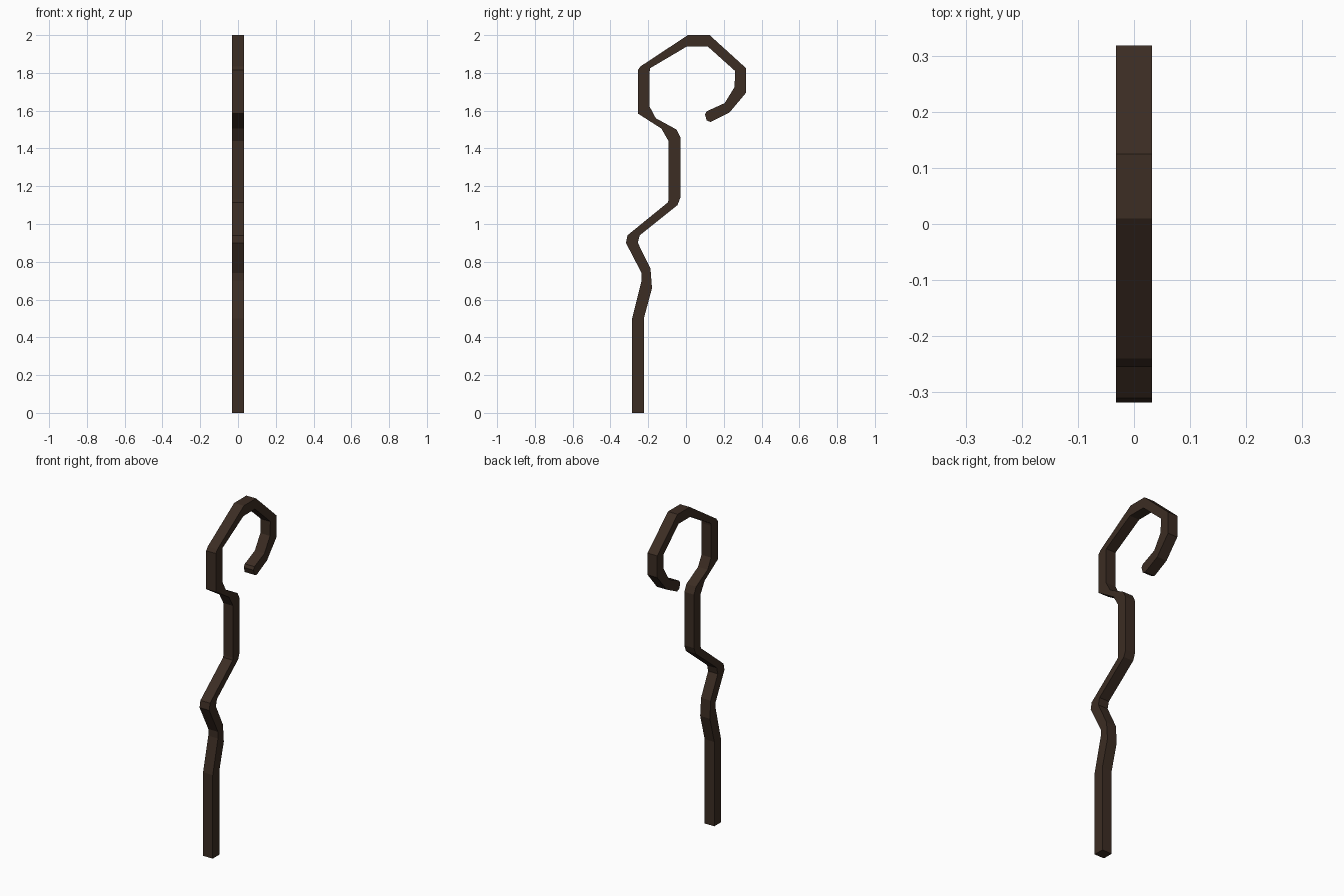
import bpy, bmesh

HALF_WIDTH = 0.032

# Matching edge points (y, z, y, z) along the two sides of the bent staff, foot to tip
SECTIONS = [
    (-0.285, 0.00, -0.222, 0.00),
    (-0.285, 0.50, -0.222, 0.505),
    (-0.235, 0.70, -0.18, 0.66),
    (-0.235, 0.74, -0.188, 0.765),
    (-0.318, 0.90, -0.255, 0.90),
    (-0.31, 0.94, -0.245, 0.94),
    (-0.095, 1.115, -0.045, 1.10),
    (-0.093, 1.13, -0.03, 1.14),
    (-0.093, 1.44, -0.03, 1.46),
    (-0.13, 1.505, -0.05, 1.50),
    (-0.255, 1.585, -0.16, 1.56),
    (-0.255, 1.60, -0.192, 1.62),
    (-0.255, 1.815, -0.192, 1.81),
    (-0.24, 1.835, -0.19, 1.825),
    (0.01, 2.00, 0.005, 1.94),
    (0.125, 2.00, 0.115, 1.94),
    (0.318, 1.825, 0.26, 1.81),
    (0.318, 1.695, 0.257, 1.725),
    (0.23, 1.59, 0.205, 1.64),
    (0.13, 1.54, 0.11, 1.597),
    (0.11, 1.548, 0.10, 1.58),
]

# Staff: square rings joined into one flat-faced tube
bm = bmesh.new()
rings = []
for y1, z1, y2, z2 in SECTIONS:
    corners = [(-HALF_WIDTH, y1, z1), (HALF_WIDTH, y1, z1),
               (HALF_WIDTH, y2, z2), (-HALF_WIDTH, y2, z2)]
    rings.append([bm.verts.new(c) for c in corners])
for a, b in zip(rings, rings[1:]):
    for i in range(4):
        j = (i + 1) % 4
        bm.faces.new((a[i], a[j], b[j], b[i]))

# Closed foot and hook tip
bm.faces.new(rings[0][::-1])
bm.faces.new(rings[-1])
bmesh.ops.recalc_face_normals(bm, faces=bm.faces)

mesh = bpy.data.meshes.new("crooked_staff")
bm.to_mesh(mesh)
bm.free()

wood = bpy.data.materials.new("dark_brown_wood")
wood.diffuse_color = (0.045, 0.026, 0.017, 1)
mesh.materials.append(wood)
staff = bpy.data.objects.new("crooked_staff", mesh)
bpy.context.collection.objects.link(staff)
